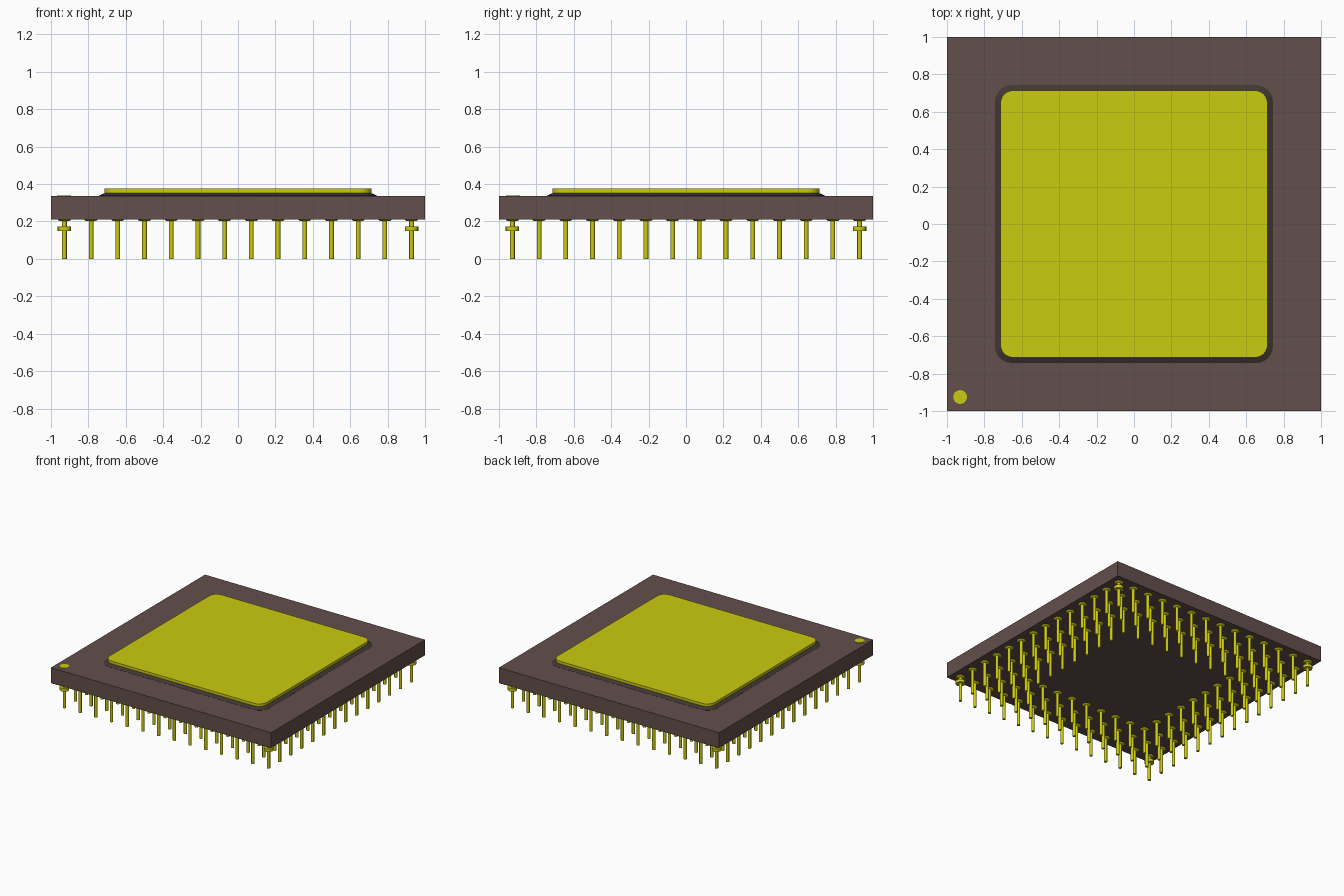
import bpy
import bmesh
import math

default = bpy.data.objects.get("Cube")
if default:
    bpy.data.objects.remove(default, do_unlink=True)


def material(name, rgb):
    mat = bpy.data.materials.new(name)
    mat.use_nodes = True
    color = (*rgb, 1.0)
    mat.diffuse_color = color
    mat.node_tree.nodes["Principled BSDF"].inputs["Base Color"].default_value = color
    return mat


GOLD = material("gold", (0.60, 0.60, 0.005))
CERAMIC = material("brown ceramic", (0.125, 0.079, 0.072))
BRAZE = material("dark braze", (0.052, 0.038, 0.033))


def rounded_square(half, radius, steps=6):
    """Outline of a square with rounded corners, counter-clockwise."""
    points = []
    for corner in range(4):
        mid = math.radians(45 + 90 * corner)
        cx = math.copysign(half - radius, math.cos(mid))
        cy = math.copysign(half - radius, math.sin(mid))
        for i in range(steps + 1):
            a = math.radians(90 * corner + 90 * i / steps)
            points.append((cx + radius * math.cos(a), cy + radius * math.sin(a)))
    return points


def circle(radius, sides, cx=0, cy=0):
    return [(cx + radius * math.cos(2 * math.pi * i / sides),
             cy + radius * math.sin(2 * math.pi * i / sides)) for i in range(sides)]


def loft(bm, sections):
    """Closed solid through stacked outlines given as (outline, z), bottom first."""
    rings = [[bm.verts.new((x, y, z)) for x, y in pts] for pts, z in sections]
    n = len(rings[0])
    bm.faces.new(rings[0][::-1])
    bm.faces.new(rings[-1])
    for low, high in zip(rings, rings[1:]):
        for i in range(n):
            j = (i + 1) % n
            bm.faces.new((low[i], low[j], high[j], high[i]))


def make(name, mat, solids, smooth=False):
    mesh = bpy.data.meshes.new(name)
    bm = bmesh.new()
    for sections in solids:
        loft(bm, sections)
    bm.to_mesh(mesh)
    bm.free()
    mesh.materials.append(mat)
    obj = bpy.data.objects.new(name, mesh)
    bpy.context.collection.objects.link(obj)
    if smooth:
        bpy.ops.object.select_all(action="DESELECT")
        obj.select_set(True)
        bpy.context.view_layer.objects.active = obj
        bpy.ops.object.shade_smooth_by_angle(angle=math.radians(46))
    return obj


# Package body
BOTTOM, TOP = 0.21, 0.337
square = [(-1, -1), (1, -1), (1, 1), (-1, 1)]
make("ceramic_body", CERAMIC, [[(square, BOTTOM), (square, TOP)]])

# Metal lid on a sloped braze seam
make("lid_seam", BRAZE, [[(rounded_square(0.743, 0.09), TOP - 0.004),
                          (rounded_square(0.743, 0.09), TOP + 0.001),
                          (rounded_square(0.708, 0.063), 0.354)]])
make("lid", GOLD, [[(rounded_square(0.714, 0.068), 0.353),
                    (rounded_square(0.714, 0.068), 0.375)]], smooth=True)

# Corner marker dot
make("corner_marker", GOLD, [[(circle(0.037, 20, -0.93, -0.925), TOP - 0.002),
                              (circle(0.037, 20, -0.93, -0.925), TOP + 0.003)]])

# Pin grid: three rings of a 14 x 14 layout
COUNT, RINGS, REACH = 14, 3, 0.928
pins, pads, collars = [], [], []
for row in range(COUNT):
    for col in range(COUNT):
        depth = min(row, col, COUNT - 1 - row, COUNT - 1 - col)
        if depth >= RINGS:
            continue
        x = -REACH + 2 * REACH * col / (COUNT - 1)
        y = -REACH + 2 * REACH * row / (COUNT - 1)
        shaft = circle(0.0125, 12, x, y)
        pins.append([(shaft, 0), (shaft, BOTTOM + 0.002)])
        pads.append([(circle(0.027, 16, x, y), 0.202),
                     (circle(0.036, 16, x, y), BOTTOM + 0.001)])
        # Stand-off collars on the four corner pins
        if row in (0, COUNT - 1) and col in (0, COUNT - 1):
            disc = circle(0.036, 16, x, y)
            collars.append([(disc, 0.148), (disc, 0.172)])

make("pins", GOLD, pins, smooth=True)
make("pin_pads", GOLD, pads, smooth=True)
make("standoff_collars", GOLD, collars, smooth=True)
